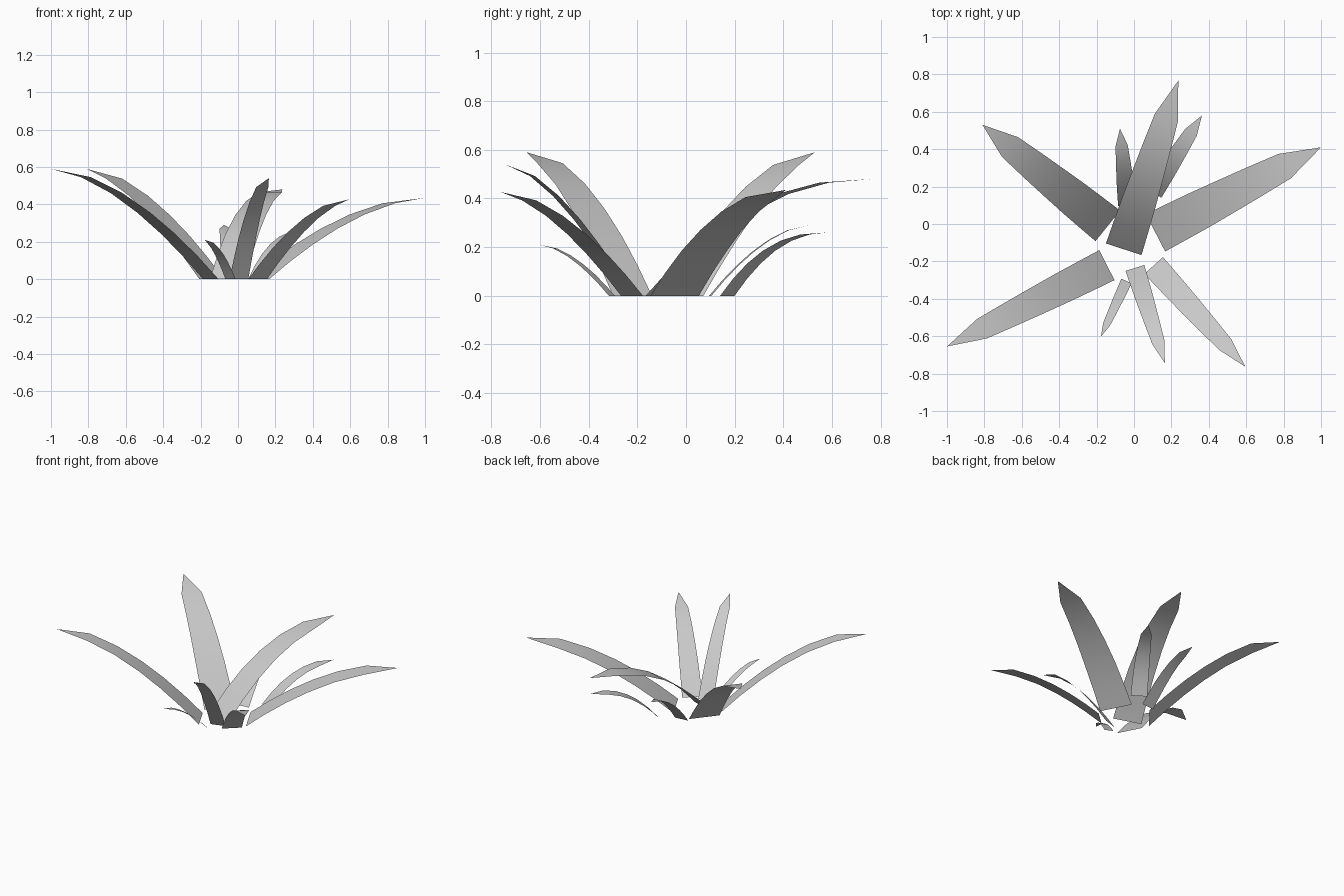
import bpy
from mathutils import Vector

if "Cube" in bpy.data.objects:
    bpy.data.objects.remove(bpy.data.objects["Cube"])

# Shared leaf shape: distance along the leaf and relative width at each section
STEPS = [0, 0.13, 0.27, 0.42, 0.59, 0.78]
WIDTHS = [1, 0.97, 0.93, 0.86, 0.77, 0.65]


def leaf(name, base, tip, width, bend):
    """Thin arching blade from the ground to a pointed tip."""
    b, t = Vector((*base, 0)), Vector(tip)
    run = Vector((t.x - b.x, t.y - b.y, 0))
    side = Vector((-run.y, run.x, 0)).normalized() * width / 2
    verts = []
    for s, w in zip(STEPS, WIDTHS):
        centre = b + run * s
        centre.z = t.z * (1 - (1 - s) ** bend)
        verts += [centre + side * w, centre - side * w]
    verts.append(t)
    n = len(STEPS)
    faces = [(2 * i, 2 * i + 1, 2 * i + 3, 2 * i + 2) for i in range(n - 1)]
    faces.append((2 * n - 2, 2 * n - 1, 2 * n))
    mesh = bpy.data.meshes.new(name)
    mesh.from_pydata(verts, [], faces)
    mesh.shade_smooth()
    obj = bpy.data.objects.new(name, mesh)
    bpy.context.collection.objects.link(obj)


# Large leaves
leaf("leaf_back_left", (-0.14, -0.01), (-0.81, 0.53, 0.59), 0.21, 1.6)
leaf("leaf_back", (-0.055, -0.135), (0.237, 0.767, 0.48), 0.20, 2.3)
leaf("leaf_right", (0.115, -0.047), (1.0, 0.41, 0.435), 0.225, 1.78)
leaf("leaf_front_left", (-0.145, -0.22), (-1.0, -0.655, 0.59), 0.18, 1.7)

# Medium leaves
leaf("leaf_front_right", (0.105, -0.222), (0.595, -0.763, 0.427), 0.134, 1.65)
leaf("leaf_front", (0.005, -0.235), (0.165, -0.743, 0.54), 0.105, 1.6)

# Small leaves
leaf("small_leaf_front", (-0.04, -0.305), (-0.177, -0.602, 0.21), 0.06, 1.7)
leaf("small_leaf_back", (-0.035, 0.10), (-0.075, 0.51, 0.29), 0.10, 1.75)
leaf("small_leaf_back_right", (0.10, 0.17), (0.363, 0.58, 0.26), 0.11, 2.3)
